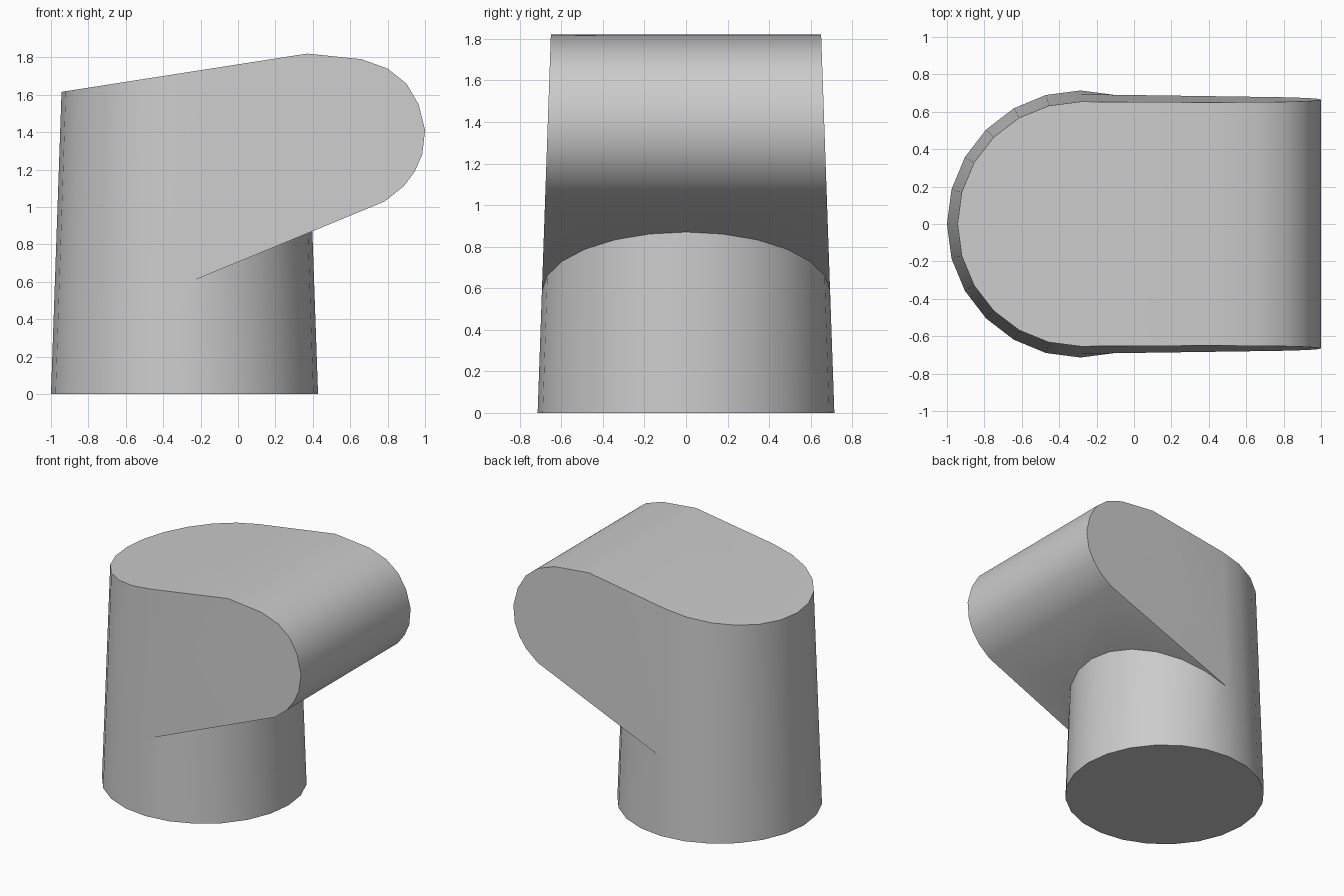
import bpy, bmesh, math
from mathutils import Vector

if "Cube" in bpy.data.objects:
    bpy.data.objects.remove(bpy.data.objects["Cube"], do_unlink=True)

# Main dimensions
CX = -0.286          # column axis
R, TAPER = 0.714, 0.035
SIDES = 24
TOP_Z, TOP_SLOPE = 1.718, 0.156
UNDER_Z, UNDER_SLOPE = 0.587, 0.4145

bm = bmesh.new()


def column_point(angle, z0, slope):
    """Point where the tapered column wall meets a slanted plane."""
    c = math.cos(angle)
    z = (z0 + slope * c * R) / (1 + slope * c * TAPER)
    r = R - TAPER * z
    return bm.verts.new(Vector((CX + r * c, r * math.sin(angle), z)))


# Column: base ring, front arc under the arm, rear arc up to the slanted top
half = SIDES // 2
angles = [-math.pi / 2 + 2 * math.pi * i / SIDES for i in range(SIDES)]
base = [column_point(a, 0, 0) for a in angles]
under = [column_point(a, UNDER_Z, UNDER_SLOPE) for a in angles[:half + 1]]
rear_angles = angles[half:] + [angles[0]]
rear_base = base[half:] + [base[0]]
rear = [column_point(a, TOP_Z, TOP_SLOPE) for a in rear_angles]

bm.faces.new(base[::-1])
for i in range(half):
    bm.faces.new((base[i], base[i + 1], under[i + 1], under[i]))
    wall = [rear_base[i], rear_base[i + 1], rear[i + 1], rear[i]]
    if i == 0:
        wall.append(under[-1])
    if i == half - 1:
        wall.insert(2, under[0])
    bm.faces.new(wall)

# Arm: rounded nose profile in x and z, drafted side walls
nose = [(0.37, 1.82), (0.66, 1.79), (0.80, 1.74), (0.90, 1.66), (0.965, 1.55),
        (1.0, 1.41), (0.985, 1.28), (0.945, 1.19), (0.885, 1.11), (0.785, 1.03)]
near, far = ([bm.verts.new((x, s * (R - TAPER * z), z)) for x, z in nose]
             for s in (-1, 1))
for i in range(len(nose) - 1):
    bm.faces.new((near[i], near[i + 1], far[i + 1], far[i]))
bm.faces.new([rear[-1]] + near + [under[0]])
bm.faces.new([rear[0]] + far + [under[-1]])

# Slanted top and underside
bm.faces.new(rear + [near[0], far[0]])
bm.faces.new(under + [far[-1], near[-1]])
bmesh.ops.recalc_face_normals(bm, faces=bm.faces)

mesh = bpy.data.meshes.new("elbow_body")
bm.to_mesh(mesh)
bm.free()
body = bpy.data.objects.new("elbow_body", mesh)
bpy.context.collection.objects.link(body)

# Plain grey material
grey = bpy.data.materials.new("light_grey")
grey.use_nodes = True
colour = (0.6, 0.6, 0.6, 1)
grey.diffuse_color = colour
grey.node_tree.nodes["Principled BSDF"].inputs["Base Color"].default_value = colour
mesh.materials.append(grey)

# Smooth curved walls, sharp rims
bpy.ops.object.select_all(action="DESELECT")
body.select_set(True)
bpy.context.view_layer.objects.active = body
bpy.ops.object.shade_smooth_by_angle(angle=math.radians(30))
